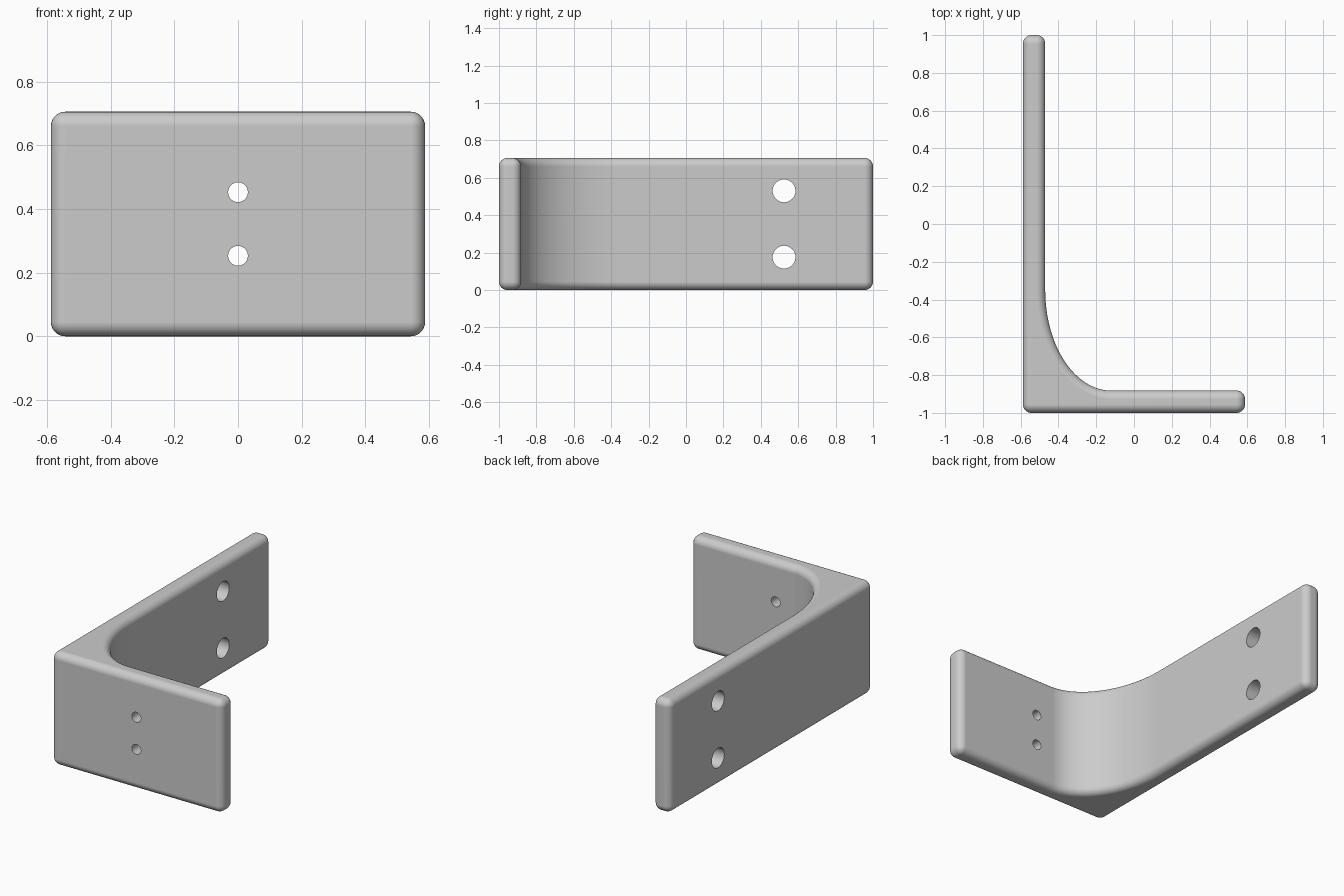
import bpy
import bmesh
from math import sin, cos, pi
from mathutils import Matrix, Vector

if "Cube" in bpy.data.objects:
    bpy.data.objects.remove(bpy.data.objects["Cube"], do_unlink=True)

HALF_X, HALF_Y, HEIGHT, THICK = 0.588, 1.0, 0.706, 0.118
EDGE_RADIUS = 0.045
ARC_STEPS = 32

grey = bpy.data.materials.new("light_grey")
grey.use_nodes = True
colour = (0.6, 0.6, 0.6, 1)
grey.diffuse_color = colour
grey.node_tree.nodes["Principled BSDF"].inputs["Base Color"].default_value = colour


def add_object(name, bm):
    bmesh.ops.recalc_face_normals(bm, faces=bm.faces)
    mesh = bpy.data.meshes.new(name)
    bm.to_mesh(mesh)
    bm.free()
    mesh.materials.append(grey)
    obj = bpy.data.objects.new(name, mesh)
    bpy.context.collection.objects.link(obj)
    return obj


# L-shaped profile with a wide elliptical fillet in the inner corner
inner_x, inner_y = -HALF_X + THICK, -HALF_Y + THICK
centre_x, centre_y = -0.12, -0.35
profile = [(inner_x, HALF_Y), (-HALF_X, HALF_Y), (-HALF_X, -HALF_Y),
           (HALF_X, -HALF_Y), (HALF_X, inner_y)]
for i in range(ARC_STEPS + 1):
    a = pi / 2 * i / ARC_STEPS
    profile.append((centre_x + (inner_x - centre_x) * sin(a),
                    centre_y + (inner_y - centre_y) * cos(a)))

bm = bmesh.new()
base = bm.faces.new([bm.verts.new((x, y, 0)) for x, y in profile])
raised = bmesh.ops.extrude_face_region(bm, geom=[base], use_keep_orig=True)
bmesh.ops.translate(bm, vec=(0, 0, HEIGHT),
                    verts=[v for v in raised["geom"] if isinstance(v, bmesh.types.BMVert)])
bracket = add_object("corner_bracket", bm)

# Rounded outer edges
bevel = bracket.modifiers.new("rounded_edges", "BEVEL")
bevel.width = EDGE_RADIUS
bevel.segments = 8
bevel.limit_method = "ANGLE"
bevel.use_clamp_overlap = False

# Screw holes: small pair through the short arm, large pair through the long arm
bm = bmesh.new()
for axis, radius, spots in (
        ("X", 0.031, [(0, -0.94, 0.253), (0, -0.94, 0.453)]),
        ("Y", 0.061, [(-0.529, 0.524, 0.176), (-0.529, 0.524, 0.53)])):
    for spot in spots:
        bmesh.ops.create_cone(
            bm, cap_ends=True, segments=40, radius1=radius, radius2=radius, depth=0.3,
            matrix=Matrix.Translation(Vector(spot)) @ Matrix.Rotation(pi / 2, 4, axis))
cutter = add_object("hole_cutter", bm)
cutter.hide_render = True
holes = bracket.modifiers.new("screw_holes", "BOOLEAN")
holes.operation = "DIFFERENCE"
holes.solver = "EXACT"
holes.object = cutter

# Bake the modifiers, drop the cutter, and shade smoothly
bpy.ops.object.select_all(action="DESELECT")
bracket.select_set(True)
bpy.context.view_layer.objects.active = bracket
for name in ("rounded_edges", "screw_holes"):
    bpy.ops.object.modifier_apply(modifier=name)
bpy.data.objects.remove(cutter, do_unlink=True)
bpy.ops.object.shade_smooth_by_angle(angle=pi / 6)
normals = bracket.modifiers.new("flat_side_shading", "WEIGHTED_NORMAL")
normals.keep_sharp = True
